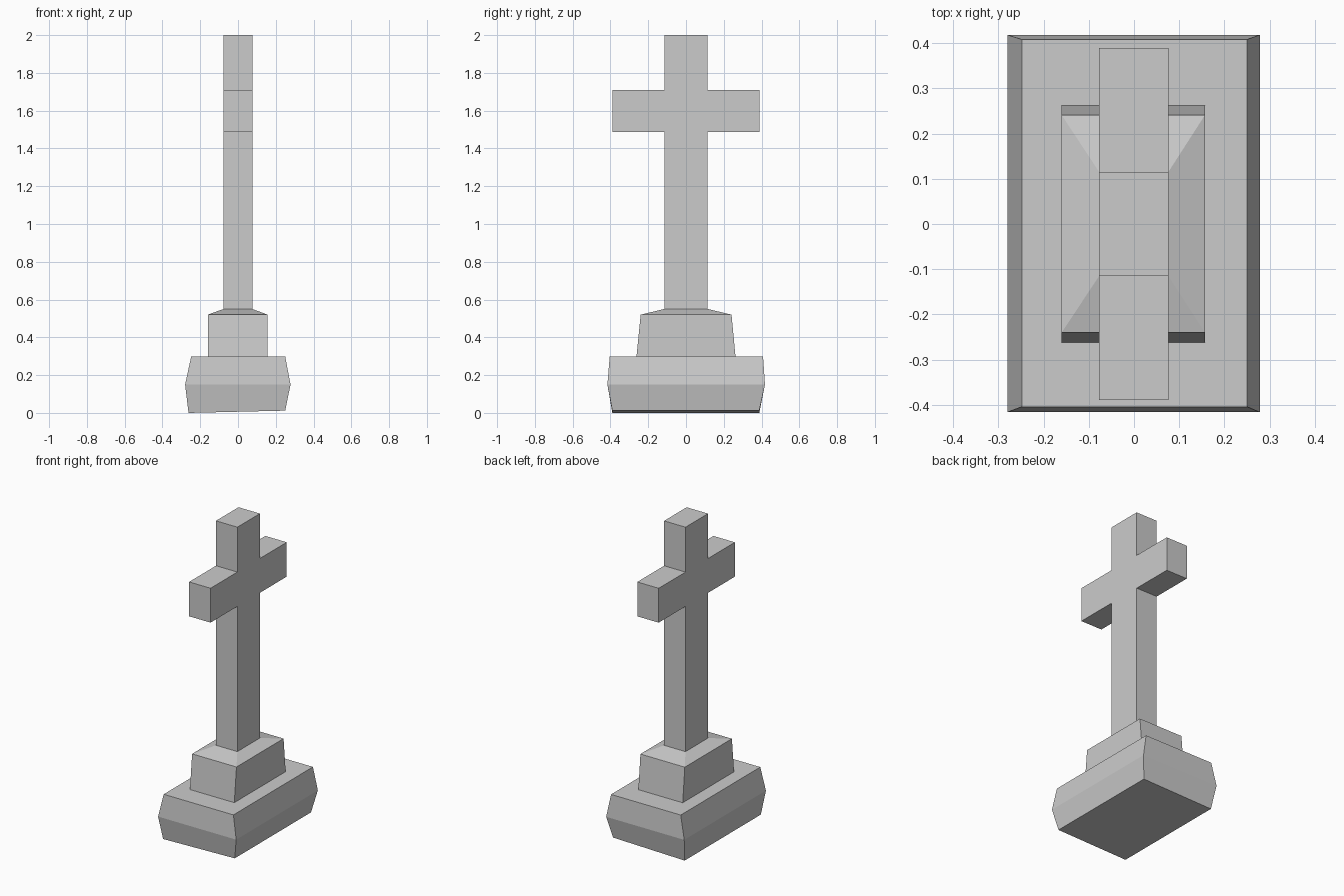
import bpy
import bmesh

if "Cube" in bpy.data.objects:
    bpy.data.objects.remove(bpy.data.objects["Cube"])


def finish(name, bm):
    bmesh.ops.recalc_face_normals(bm, faces=bm.faces)
    mesh = bpy.data.meshes.new(name)
    bm.to_mesh(mesh)
    bm.free()
    obj = bpy.data.objects.new(name, mesh)
    bpy.context.collection.objects.link(obj)
    return obj


def loft(name, rings, cap_bottom=False):
    """Stack rectangular rings (x0, x1, y0, y1, z at left, z at right)."""
    bm = bmesh.new()
    loops = []
    for x0, x1, y0, y1, zl, zr in rings:
        loops.append([bm.verts.new(p) for p in
                      ((x0, y0, zl), (x1, y0, zr), (x1, y1, zr), (x0, y1, zl))])
    for a, b in zip(loops, loops[1:]):
        for i in range(4):
            j = (i + 1) % 4
            bm.faces.new((a[i], a[j], b[j], b[i]))
    if cap_bottom:
        bm.faces.new(loops[0][::-1])
    return finish(name, bm)


# Rough-hewn base block, bulging at mid height, closed up to the plinth foot
foot = (-0.16, 0.157, -0.262, 0.262, 0.298, 0.298)
loft("base_block", [
    (-0.262, 0.25, -0.39, 0.388, 0.0, 0.012),
    (-0.28, 0.278, -0.416, 0.418, 0.15, 0.15),
    (-0.248, 0.25, -0.404, 0.408, 0.298, 0.298),
    foot,
], cap_bottom=True)

# Tapered plinth with sloped shoulders meeting the shaft
loft("plinth", [
    foot,
    (-0.16, 0.157, -0.24, 0.241, 0.52, 0.52),
    (-0.077, 0.076, -0.115, 0.115, 0.55, 0.55),
])

# Cross: half outline mirrored in y, then extruded through its thickness
half = [(0.115, 0.55), (0.115, 1.488), (0.389, 1.488),
        (0.389, 1.71), (0.115, 1.71), (0.115, 2.0)]
outline = half + [(-y, z) for y, z in reversed(half)]
bm = bmesh.new()
face = bm.faces.new([bm.verts.new((-0.077, y, z)) for y, z in outline])
ext = bmesh.ops.extrude_face_region(bm, geom=[face], use_keep_orig=True)
moved = [g for g in ext["geom"] if isinstance(g, bmesh.types.BMVert)]
bmesh.ops.translate(bm, verts=moved, vec=(0.153, 0, 0))
finish("cross", bm)
